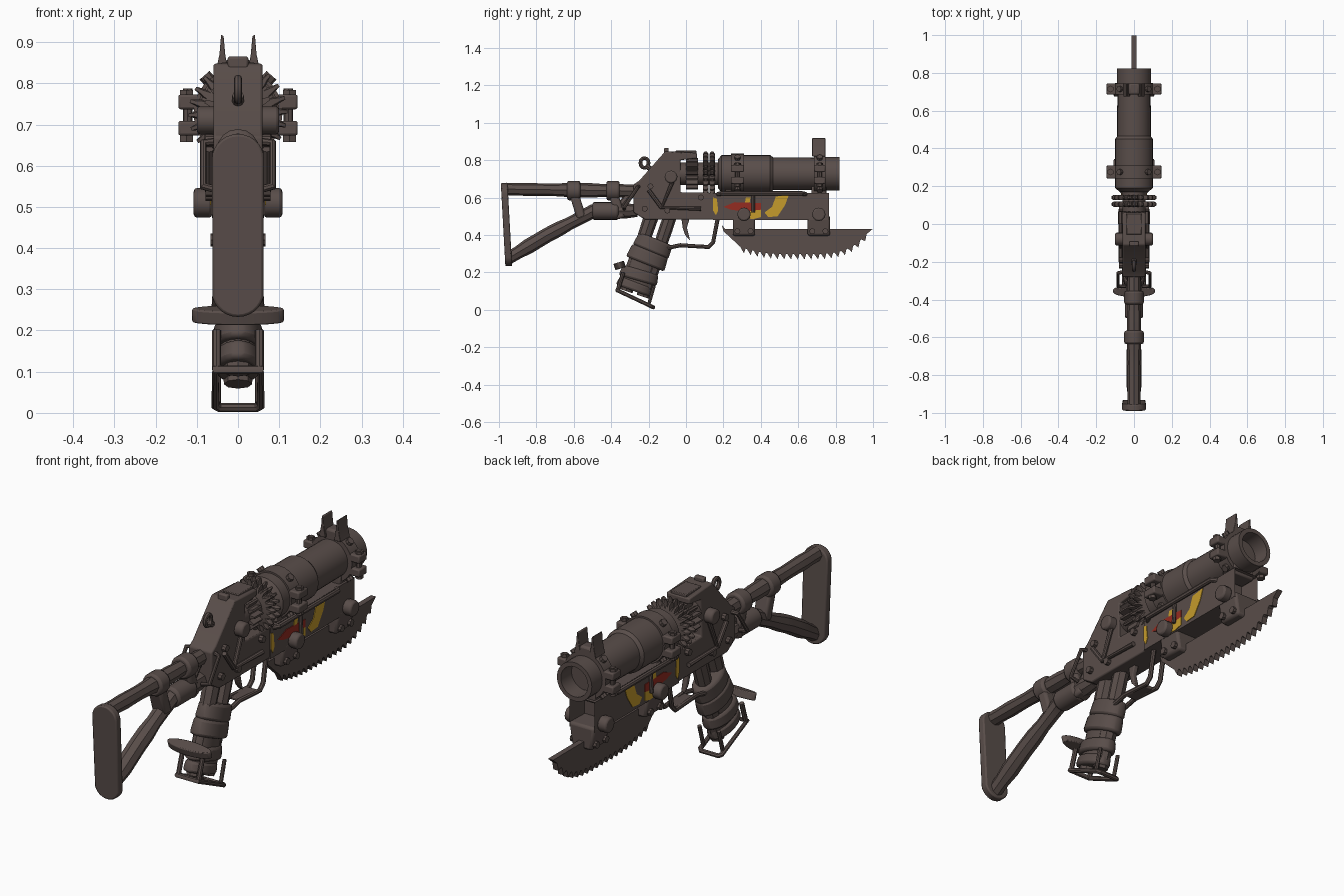
import bpy, bmesh, math, random
from mathutils import Vector, Matrix

random.seed(4)
if "Cube" in bpy.data.objects:
    bpy.data.objects.remove(bpy.data.objects["Cube"])

def material(name, rgb):
    m = bpy.data.materials.new(name)
    m.use_nodes = True
    m.diffuse_color = (*rgb, 1)
    m.node_tree.nodes["Principled BSDF"].inputs["Base Color"].default_value = (*rgb, 1)
    return m

METAL = material("dark worn metal", (0.1, 0.075, 0.068))
YELLOW = material("yellow paint", (0.56, 0.33, 0.025))
RED = material("red paint", (0.3, 0.025, 0.015))
SIDES = ((1, "left"), (-1, "right"))
BARREL_Z = 0.727
TILT = -0.327  # grip lean

def finish(ob, mat=METAL, bevel=0):
    ob.data.materials.clear()
    ob.data.materials.append(mat)
    for o in bpy.context.selected_objects:
        o.select_set(False)
    ob.select_set(True)
    bpy.context.view_layer.objects.active = ob
    if ob.type == 'CURVE':
        bpy.ops.object.convert(target='MESH')
        ob = bpy.context.active_object
    bpy.ops.object.shade_smooth_by_angle(angle=math.radians(35))
    if bevel:
        mod = ob.modifiers.new("bevel", 'BEVEL')
        mod.width, mod.segments = bevel, 2
    return ob

def from_bmesh(name, bm, mat=METAL, bevel=0):
    bmesh.ops.recalc_face_normals(bm, faces=bm.faces)
    me = bpy.data.meshes.new(name)
    bm.to_mesh(me)
    bm.free()
    ob = bpy.data.objects.new(name, me)
    bpy.context.collection.objects.link(ob)
    return finish(ob, mat, bevel)

def prism(name, pts, x0, x1, mat=METAL, bevel=0):
    """Side outline (y, z) extruded across x."""
    bm = bmesh.new()
    face = bm.faces.new([bm.verts.new((x0, y, z)) for y, z in pts])
    new = bmesh.ops.extrude_face_region(bm, geom=[face])["geom"]
    bmesh.ops.translate(bm, vec=(x1 - x0, 0, 0), verts=[v for v in new if isinstance(v, bmesh.types.BMVert)])
    return from_bmesh(name, bm, mat, bevel)

def box(name, c, size, tilt=0, bevel=0.006, top=1):
    bm = bmesh.new()
    bmesh.ops.create_cube(bm, size=1)
    for v in bm.verts:
        if v.co.z > 0:
            v.co.x *= top
    bm.transform(Matrix.Translation(c) @ Matrix.Rotation(tilt, 4, 'X') @ Matrix.Diagonal((*size, 1)))
    return from_bmesh(name, bm, METAL, bevel)

def cylinder(name, c, r, depth, rot=(0, 'X'), squash=(1, 1), sides=16, bevel=0, r2=None):
    bm = bmesh.new()
    bmesh.ops.create_cone(bm, cap_ends=True, segments=sides, radius1=r, radius2=r2 or r, depth=depth)
    bm.transform(Matrix.Translation(c) @ Matrix.Rotation(rot[0], 4, rot[1]) @ Matrix.Diagonal((*squash, 1, 1)))
    return from_bmesh(name, bm, METAL, bevel)

def tube(name, pts, r, closed=False, lumpy=0, steps=1):
    """Round bar through points, optionally with an uneven wrapped surface."""
    pts = [Vector(p) for p in pts]
    if steps > 1:
        pts = [a.lerp(b, i / steps) for a, b in zip(pts, pts[1:]) for i in range(steps)] + pts[-1:]
    cu = bpy.data.curves.new(name, 'CURVE')
    cu.dimensions, cu.bevel_depth, cu.bevel_resolution, cu.use_fill_caps = '3D', r, 2, True
    sp = cu.splines.new('POLY')
    sp.points.add(len(pts) - 1)
    for p, co in zip(sp.points, pts):
        p.co, p.radius = (*co, 1), 1 + random.uniform(-lumpy, lumpy)
    sp.use_cyclic_u = closed
    ob = bpy.data.objects.new(name, cu)
    bpy.context.collection.objects.link(ob)
    return finish(ob)

def lathe(name, profile, sides=28, teeth=0):
    """Profile (y, radius) turned about the barrel axis; teeth push out alternate points."""
    bm = bmesh.new()
    n = teeth * 4 or sides
    rings = []
    for y, r in profile:
        ring = []
        for i in range(n):
            a = math.tau * i / n
            k = r - 0.025 if teeth and i % 4 > 1 else r
            ring.append(bm.verts.new((k * math.cos(a), y, BARREL_Z + k * math.sin(a))))
        rings.append(ring)
    for a, b in zip(rings, rings[1:]):
        for i in range(n):
            bm.faces.new((a[i], a[(i + 1) % n], b[(i + 1) % n], b[i]))
    bm.faces.new(rings[0])
    bm.faces.new(rings[-1])
    return from_bmesh(name, bm)

# Shoulder stock
bm = bmesh.new()
ring = []
for i in range(28):
    a = math.tau * i / 28
    z = 0.455 + 0.06 * math.sin(a) + (0.162 if i <= 14 else -0.162)
    ring.append(bm.verts.new((0.063 * math.cos(a), -0.978 - 0.055 * (z - 0.455), z)))
out = bmesh.ops.extrude_face_region(bm, geom=[bm.faces.new(ring)])["geom"]
bmesh.ops.translate(bm, vec=(0, 0.036, 0), verts=[v for v in out if isinstance(v, bmesh.types.BMVert)])
from_bmesh("butt_plate", bm, METAL, 0.006)
tube("stock_upper_bar", [(0, -0.96, 0.645), (0, -0.26, 0.635)], 0.036, lumpy=0.1, steps=12)
tube("stock_lower_bar", [(0, -0.95, 0.275), (0, -0.74, 0.4), (0, -0.5, 0.525), (0, -0.26, 0.53)], 0.037, lumpy=0.12, steps=4)
for y in (-0.6, -0.39):
    cylinder("stock_cuff", (0, y, 0.637), 0.052, 0.07, (math.pi / 2, 'X'), bevel=0.01)
    box("stock_strut", (0, y + 0.02, 0.56), (0.07, 0.05, 0.15), tilt=0.3, bevel=0.012)
cylinder("lower_cuff", (0, -0.43, 0.528), 0.048, 0.14, (math.pi / 2, 'X'), bevel=0.012)
tube("stock_brace", [(0, -0.37, 0.53), (0, -0.27, 0.65)], 0.022)

# Receiver
prism("receiver", [(-0.28, 0.52), (-0.22, 0.482), (0.16, 0.482), (0.16, 0.625), (-0.03, 0.628),
                   (-0.03, 0.8), (0.06, 0.81), (0.06, 0.838), (-0.11, 0.848), (-0.25, 0.69), (-0.28, 0.67)],
      -0.06, 0.06, bevel=0.006)
box("rear_sight", (0, -0.105, 0.848), (0.05, 0.025, 0.035))
box("top_rail", (0, 0.0, 0.843), (0.08, 0.11, 0.016), bevel=0.003)
tube("sling_eye", [(0, -0.222 + 0.022 * math.cos(i * math.pi / 6), 0.785 + 0.026 * math.sin(i * math.pi / 6))
                   for i in range(12)], 0.01, closed=True)
tube("sling_eye_stem", [(0, -0.215, 0.77), (0, -0.17, 0.74)], 0.014)
for s, side in SIDES:
    cylinder("receiver_pivot_" + side, (s * 0.075, -0.08, 0.71), 0.034, 0.05, (math.pi / 2, 'Y'), bevel=0.008)
    for y, z in ((-0.22, 0.54), (-0.1, 0.53), (0.08, 0.6), (-0.19, 0.66)):
        cylinder("receiver_bolt_" + side, (s * 0.066, y, z), 0.016, 0.025, (math.pi / 2, 'Y'), sides=8)
    x = s * 0.07
    tube("side_pipe_" + side, [(x, -0.07, 0.69), (x, -0.13, 0.545), (x, 0.08, 0.54)], 0.011)
    tube("side_pipe_short_" + side, [(x, -0.2, 0.64), (x, -0.13, 0.545)], 0.011)
    x0, x1 = s * 0.045, s * 0.084
    tube("rear_loop_" + side, [(x0, -0.25, 0.66), (x1, -0.26, 0.655), (x1, -0.33, 0.55), (x0, -0.33, 0.54)], 0.01)

# Gear train and barrel
lathe("gear_core", [(-0.04, 0.06), (0.18, 0.06)])
lathe("drive_worm", [(0.0, 0.085), (0.065, 0.085)], teeth=16)
for y in (0.105, 0.14):
    lathe("barrel_gear", [(y - 0.014, 0.108), (y - 0.006, 0.12), (y + 0.006, 0.12), (y + 0.014, 0.108)], teeth=22)
lathe("barrel", [(0.17, 0.075), (0.19, 0.1), (0.45, 0.1), (0.465, 0.088), (0.74, 0.086), (0.745, 0.09),
                 (0.822, 0.09), (0.822, 0.07), (0.6, 0.066)])
for y, w in ((0.275, 0.07), (0.715, 0.06)):
    lathe("barrel_clamp", [(y - w / 2, 0.09), (y - w / 2, 0.108), (y + w / 2, 0.108), (y + w / 2, 0.09)])
    for s, side in SIDES:
        for dz in (-0.036, 0.028):
            box("clamp_lug_" + side, (s * 0.115, y, BARREL_Z + dz), (0.06, w, 0.036))
            cylinder("clamp_nut_" + side, (s * 0.125, y, BARREL_Z + dz * 1.5), 0.018, 0.03, sides=6)
        cylinder("clamp_bolt_" + side, (s * 0.122, y, BARREL_Z), 0.012, 0.12, sides=8)
        for a in (0.85, -0.85):
            cylinder("clamp_rivet_" + side, (s * 0.108 * math.cos(a), y, BARREL_Z + 0.108 * math.sin(a)), 0.016, 0.03, (s * (math.pi / 2 - a), 'Y'), sides=8)
box("front_sight_base", (0, 0.715, 0.84), (0.09, 0.06, 0.04), bevel=0.01, top=0.6)
for s, side in SIDES:
    bm = bmesh.new()
    outline = [(0.022, 0.82), (0.056, 0.82), (0.045, 0.87), (0.041, 0.918), (0.035, 0.915), (0.031, 0.87)]
    out = bmesh.ops.extrude_face_region(bm, geom=[bm.faces.new([bm.verts.new((s * x, 0.675, z)) for x, z in outline])])["geom"]
    bmesh.ops.translate(bm, vec=(0, 0.07, 0), verts=[v for v in out if isinstance(v, bmesh.types.BMVert)])
    from_bmesh("sight_horn_" + side, bm, METAL, 0.002)

# Forend box with an open recessed front
bm = bmesh.new()
bmesh.ops.create_cube(bm, size=1)
bm.transform(Matrix.Translation((0, 0.455, 0.553)) @ Matrix.Diagonal((0.13, 0.62, 0.145, 1)))
front = max(bm.faces, key=lambda f: f.calc_center_median().y)
bmesh.ops.inset_region(bm, faces=[front], thickness=0.012)
bmesh.ops.translate(bm, vec=(0, -0.1, 0), verts=front.verts)
from_bmesh("forend", bm)
for y in (0.25, 0.71):
    box("barrel_support", (0, y, 0.635), (0.11, 0.08, 0.05))

# Paint patches and forend fittings
patches = [
    ("yellow_rear", YELLOW, [(0.145, 0.6), (0.165, 0.595), (0.172, 0.53), (0.16, 0.505), (0.145, 0.53)]),
    ("red_stripe", RED, [(0.2, 0.55), (0.26, 0.575), (0.4, 0.57), (0.4, 0.535), (0.31, 0.525), (0.24, 0.535)]),
    ("yellow_middle", YELLOW, [(0.31, 0.49), (0.31, 0.525), (0.4, 0.535), (0.4, 0.495), (0.36, 0.485)]),
    ("yellow_upper", YELLOW, [(0.32, 0.6), (0.345, 0.6), (0.34, 0.572), (0.315, 0.572)]),
    ("yellow_front", YELLOW, [(0.42, 0.52), (0.46, 0.55), (0.48, 0.605), (0.55, 0.615), (0.53, 0.56), (0.49, 0.5), (0.44, 0.495)]),
]
for s, side in SIDES:
    for name, mat, pts in patches:
        prism(name + "_" + side, pts, s * 0.06, s * 0.068, mat)
    tube("forend_rail_" + side, [(s * 0.06, 0.17, 0.618), (s * 0.08, 0.19, 0.622), (s * 0.08, 0.62, 0.622), (s * 0.06, 0.64, 0.618)], 0.012)
    tube("forend_hook_" + side, [(s * 0.07, 0.36, 0.615), (s * 0.075, 0.36, 0.52)], 0.009)

# Blade mounts and saw blade
for y in (0.31, 0.71):
    box("blade_mount", (0, y, 0.45), (0.1, 0.12, 0.11), bevel=0.012, top=1.35)
    for s, side in SIDES:
        cylinder("mount_bolt_" + side, (s * 0.085, y, 0.51), 0.036, 0.045, (math.pi / 2, 'Y'), sides=12, bevel=0.008)
        for dy in (-0.035, 0.035):
            cylinder("mount_rivet_" + side, (s * 0.052, y + dy, 0.42), 0.016, 0.03, (math.pi / 2, 'Y'), sides=8)

def edge(y):
    d = y - 0.6
    return 0.297 + (0.125 * (d / 0.38) ** 4 if d > 0 else 0.04 * (-d / 0.31) ** 3)

saw = [(0.998, 0.432), (0.21, 0.432), (0.192, 0.452), (0.2, 0.42)]
for i in range(19):
    y = 0.29 + i * 0.036
    saw += [(y, edge(y)), (y + 0.02, edge(y + 0.02) - 0.028), (y + 0.028, edge(y + 0.028))]
prism("saw_blade", saw, -0.013, 0.013)

# Trigger and guard
prism("trigger", [(-0.025, 0.49), (0.02, 0.49), (0.005, 0.44), (0.022, 0.37), (-0.005, 0.4), (-0.018, 0.44)],
      -0.012, 0.012, bevel=0.004)
for s, side in SIDES:
    x = s * 0.028
    tube("trigger_guard_" + side, [(x, 0.17, 0.49), (x, 0.145, 0.36), (x, 0.12, 0.335), (x, -0.03, 0.345), (x, -0.1, 0.33)], 0.011)
box("guard_bridge", (0, 0.04, 0.34), (0.06, 0.12, 0.016), bevel=0.004)

# Grip: twin posts, wrappings, thumb wing and base loop
for y0, drop in ((-0.185, 0.4), (-0.085, 0.43)):
    tube("grip_post", [(0, y0, 0.5), (0, y0 - drop * 0.339, 0.5 - drop)], 0.037, lumpy=0.07, steps=6)
for y, z, r, h in ((-0.175, 0.345, 0.105, 0.075), (-0.205, 0.28, 0.112, 0.075), (-0.25, 0.185, 0.108, 0.06), (-0.275, 0.125, 0.1, 0.05)):
    cylinder("grip_wrap", (0, y, z), r, h, (TILT + random.uniform(-0.08, 0.08), 'X'), (0.58, 1), 20, 0.012, r * 0.93)
cylinder("grip_core", (0, -0.235, 0.22), 0.085, 0.2, (TILT, 'X'), (0.55, 1))
cylinder("thumb_wing", (0, -0.355, 0.237), 0.112, 0.035, (0.3, 'X'), (1, 0.26), 24, 0.012)
loop = [(0.055, -0.37, 0.105), (0.055, -0.185, 0.018), (0.045, -0.175, 0.013)]
tube("base_loop", loop + [(-x, y, z) for x, y, z in reversed(loop)], 0.011, closed=True)
for s, side in SIDES:
    tube("loop_arm_" + side, [(s * 0.052, -0.365, 0.105), (s * 0.052, -0.335, 0.2)], 0.011)
    tube("loop_front_arm_" + side, [(s * 0.05, -0.2, 0.025), (s * 0.05, -0.17, 0.13)], 0.009)
